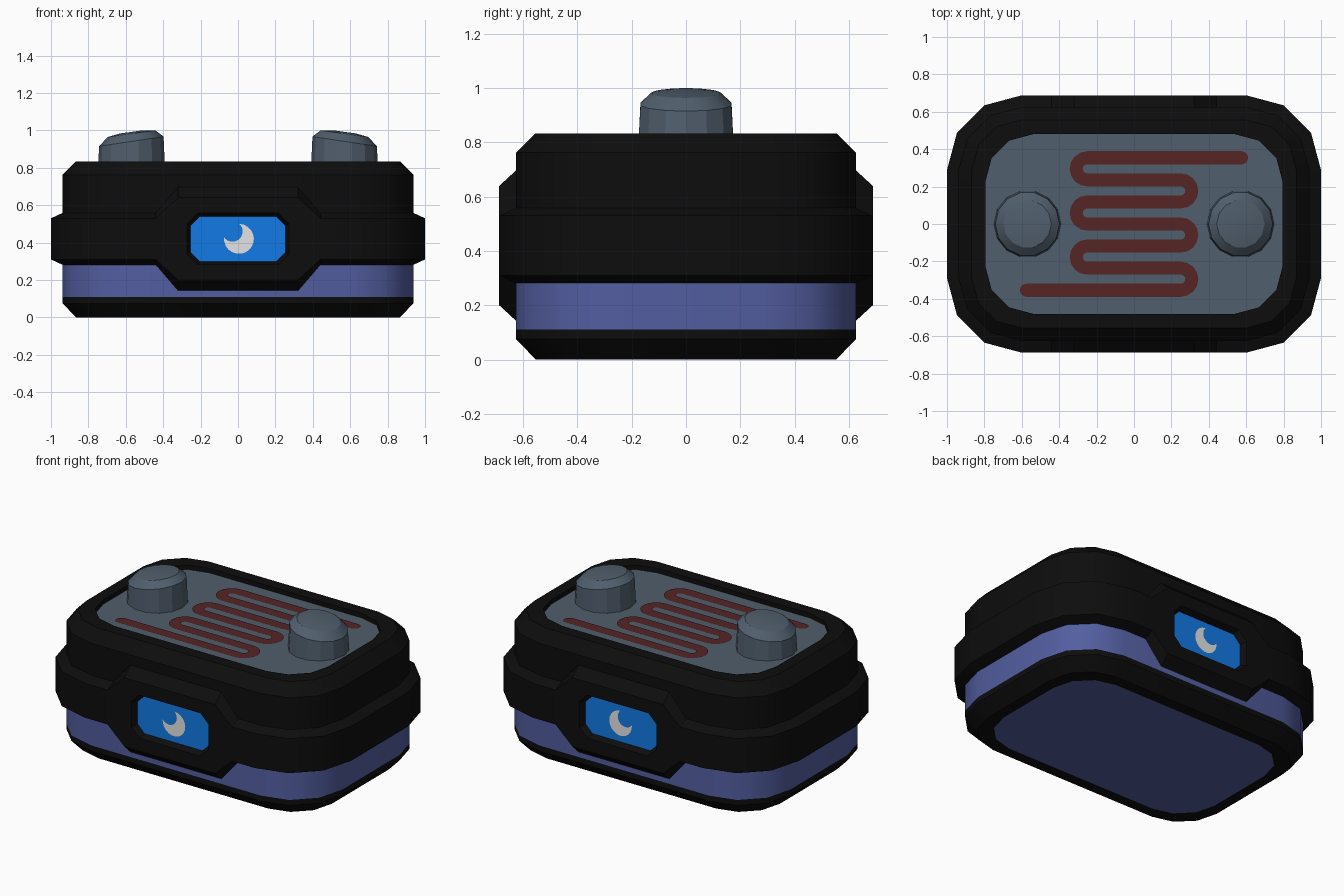
import bpy, bmesh, math
from mathutils import Vector

if "Cube" in bpy.data.objects:
    bpy.data.objects.remove(bpy.data.objects["Cube"])


def srgb(r, g, b):
    f = lambda c: c / 12.92 if c <= 0.04045 else ((c + 0.055) / 1.055) ** 2.4
    return (f(r / 255), f(g / 255), f(b / 255), 1)


def mat(name, *rgb):
    m = bpy.data.materials.new(name)
    m.diffuse_color = srgb(*rgb)
    m.use_nodes = True
    m.node_tree.nodes["Principled BSDF"].inputs["Base Color"].default_value = m.diffuse_color
    return m


BLACK = mat("black casing", 13, 13, 13)
BLUE = mat("slate blue", 83, 94, 160)
GREY = mat("blue grey", 80, 94, 108)
RED = mat("dark red", 86, 37, 37)
SCREEN = mat("bright blue", 19, 122, 230)
WHITE = mat("pale white", 228, 228, 228)


def make(name, verts, faces, mats, idx=None, facing=None, angle=35):
    """Mesh object; 'facing' orients flat sheets, otherwise normals go outward."""
    bm = bmesh.new()
    vs = [bm.verts.new(v) for v in verts]
    for i, f in enumerate(faces):
        face = bm.faces.new([vs[j] for j in f])
        face.material_index = idx[i] if idx else 0
    bm.normal_update()
    if facing:
        for f in bm.faces:
            if f.normal.dot(Vector(facing)) < 0:
                f.normal_flip()
    else:
        bmesh.ops.recalc_face_normals(bm, faces=bm.faces)
    me = bpy.data.meshes.new(name)
    bm.to_mesh(me)
    bm.free()
    for m in mats:
        me.materials.append(m)
    ob = bpy.data.objects.new(name, me)
    bpy.context.collection.objects.link(ob)
    bpy.ops.object.select_all(action='DESELECT')
    ob.select_set(True)
    bpy.context.view_layer.objects.active = ob
    bpy.ops.object.shade_smooth_by_angle(angle=math.radians(angle))
    return ob


def outline(cx, cy, r):
    """Rounded rectangle, three segments per corner."""
    pts = []
    for q, (sx, sy) in enumerate([(1, 1), (-1, 1), (-1, -1), (1, -1)]):
        for k in range(4):
            a = math.radians(90 * q + 30 * k)
            pts.append((sx * cx + r * math.cos(a), sy * cy + r * math.sin(a)))
    return pts


def stack(rings):
    """Join equal rings into walls plus bottom and top caps."""
    n = len(rings[0])
    verts = [v for ring in rings for v in ring]
    faces = [tuple(range(n))]
    for i in range(len(rings) - 1):
        for k in range(n):
            k2 = (k + 1) % n
            faces.append((i * n + k, i * n + k2, (i + 1) * n + k2, (i + 1) * n + k))
    faces.append(tuple((len(rings) - 1) * n + k for k in range(n)))
    return verts, faces


# Body: chamfered shell with blue band, blue base plate and sunken grey top
CX, CY = 0.60, 0.288
PANEL = (0.54, 0.225, 0.255)
PANEL_Z = 0.805
levels = [(PANEL, 0.0), ((CX, CY, 0.265), 0.0), ((CX, CY, 0.338), 0.075),
          ((CX, CY, 0.338), 0.11), ((CX, CY, 0.338), 0.30), ((CX, CY, 0.338), 0.762),
          ((CX, CY, 0.268), 0.833), (PANEL, 0.833), (PANEL, PANEL_Z)]
verts, faces = stack([[(x, y, z) for x, y in outline(*p)] for p, z in levels])
idx = [1] + [1 if lv == 3 else 0 for lv in range(len(levels) - 1) for _ in range(16)] + [2]
make("body", verts, faces, [BLACK, BLUE, GREY], idx)

# Belt: raised band that widens into a buckle on front and back
cols = []   # (base xy, outer xy, base half height, outer half height)
base, outer = outline(CX, CY, 0.335), outline(CX, CY, 0.40)
for i in range(16):
    cols.append((base[i], outer[i], 0.14, 0.11))
    if i in (3, 11):
        s = 1 if i == 3 else -1
        for x, hb, ho in [(.44, .14, .11), (.32, .28, .22), (-.32, .28, .22), (-.44, .14, .11)]:
            cols.append(((s * x, s * (CY + .335)), (s * x, s * (CY + .40)), hb, ho))
ZC = 0.42
verts, faces = [], []
for b, o, hb, ho in cols:
    verts += [(*b, ZC - hb), (*o, ZC - ho), (*o, ZC + ho), (*b, ZC + hb)]
windows = []
n = len(cols)
for i in range(n):
    j = (i + 1) % n
    for k in range(3):
        f = (4 * i + k, 4 * j + k, 4 * j + k + 1, 4 * i + k + 1)
        if k == 1 and cols[i][3] == cols[j][3] == 0.22:
            windows.append(f)
        else:
            faces.append(f)


def octagon(w, h, c, y, s):
    p = [(w, -h + c), (w, h - c), (w - c, h), (-w + c, h),
         (-w, h - c), (-w, -h + c), (-w + c, -h), (w - c, -h)]
    return [(s * x, y, ZC + z) for x, z in p]


# Window recess in each buckle, bridged to the surrounding rectangle
SCREEN_Y = 0.65
for f in windows:
    s = 1 if verts[f[0]][1] > 0 else -1
    br, bl, tl, tr = f
    o = len(verts)
    verts += octagon(.272, .137, .055, s * (CY + .40), s)
    verts += octagon(.255, .12, .05, s * SCREEN_Y, s)
    faces += [(br, o, o + 1, tr), (tr, o + 1, o + 2), (tr, o + 2, o + 3, tl), (tl, o + 3, o + 4),
              (tl, o + 4, o + 5, bl), (bl, o + 5, o + 6), (bl, o + 6, o + 7, br), (br, o + 7, o)]
    faces += [(o + k, o + (k + 1) % 8, o + 8 + (k + 1) % 8, o + 8 + k) for k in range(8)]
make("belt", verts, faces, [BLACK])

# Screens with a crescent, mirrored front to back
for s, side in ((-1, "front"), (1, "back")):
    make(side + "_screen", octagon(.255, .12, .05, s * SCREEN_Y, s), [tuple(range(8))],
         [SCREEN], facing=(0, s, 0))
    verts, N = [], 16
    for k in range(N + 1):
        t = 2 * k / N - 1
        a = math.radians(311 + t * 137)     # outer arc
        b = math.radians(311 + t * 96)      # inner arc
        verts.append((.005 + .08 * math.cos(a), s * (SCREEN_Y + .003), ZC + .08 * math.sin(a)))
        verts.append((-.03 + .055 * math.cos(b), s * (SCREEN_Y + .003), ZC + .04 + .055 * math.sin(b)))
    make(side + "_crescent", verts, [(2 * k, 2 * k + 1, 2 * k + 3, 2 * k + 2) for k in range(N)],
         [WHITE], facing=(0, s, 0))

# Heating coil: flat serpentine strip with rounded ends
W, PITCH = 0.035, 0.118
caps = [math.radians(a) for a in (80, 60, 40, 20, 0)]
path = [(.575 + W * math.sin(a), 3 * PITCH, W * math.cos(a)) for a in caps]
for i in range(6):
    s = -1 if i % 2 == 0 else 1
    yc = (3 - i - 0.5) * PITCH
    for k in range(9):
        a = math.radians(90 - 22.5 * k)
        path.append((s * (.25 + PITCH / 2 * math.cos(a)), yc + PITCH / 2 * math.sin(a), W))
path += [(-.575 - W * math.sin(a), -3 * PITCH, W * math.cos(a)) for a in reversed(caps)]
verts = []
for i, (x, y, w) in enumerate(path):
    p, q = path[max(i - 1, 0)], path[min(i + 1, len(path) - 1)]
    d = Vector((q[0] - p[0], q[1] - p[1])).normalized()
    verts += [(x - d.y * w, y + d.x * w, PANEL_Z + .006), (x + d.y * w, y - d.x * w, PANEL_Z + .006)]
make("coil", verts, [(2 * k, 2 * k + 1, 2 * k + 3, 2 * k + 2) for k in range(len(path) - 1)],
     [RED], facing=(0, 0, 1))

# Electrode knobs: stubby domed posts, tops sloping outward
for s, side in ((-1, "left"), (1, "right")):
    rings = []
    for r, z, slope in [(.18, .79, 0), (.172, .941, .15), (.128, .982, .14), (.06, .992, .14)]:
        ring = []
        for k in range(14):
            a = 2 * math.pi * k / 14
            dx = r * math.cos(a)
            ring.append((s * (.57 + dx), r * math.sin(a), z - slope * dx))
        rings.append(ring)
    verts, faces = stack(rings)
    make(side + "_knob", verts, faces, [GREY], angle=24)
